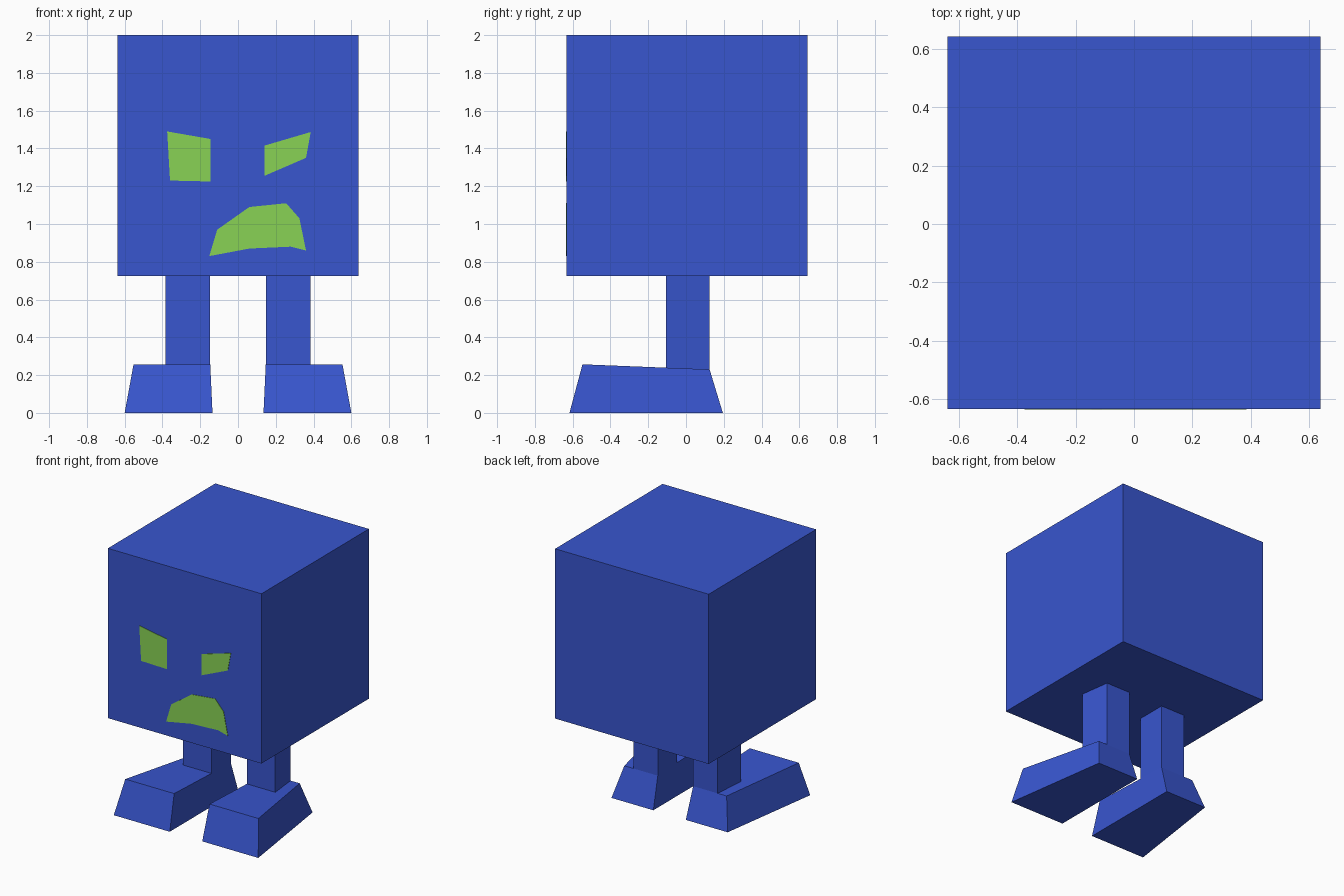
import bpy
import bmesh

if "Cube" in bpy.data.objects:
    bpy.data.objects.remove(bpy.data.objects["Cube"], do_unlink=True)


def material(name, rgb):
    mat = bpy.data.materials.new(name)
    mat.use_nodes = True
    mat.diffuse_color = (*rgb, 1)
    mat.node_tree.nodes["Principled BSDF"].inputs["Base Color"].default_value = (*rgb, 1)
    return mat


blue = material("royal blue", (0.040, 0.092, 0.62))
green = material("lime green", (0.25, 0.65, 0.09))


def loft(name, ring_a, ring_b, mat, mirrored=False):
    """Closed solid between two matching rings of corners."""
    bm = bmesh.new()
    a = [bm.verts.new(p) for p in ring_a]
    b = [bm.verts.new(p) for p in ring_b]
    bm.faces.new(a)
    bm.faces.new(b)
    for i in range(len(a)):
        j = (i + 1) % len(a)
        bm.faces.new((a[i], a[j], b[j], b[i]))
    bmesh.ops.recalc_face_normals(bm, faces=bm.faces)
    mesh = bpy.data.meshes.new(name)
    bm.to_mesh(mesh)
    bm.free()
    mesh.materials.append(mat)
    obj = bpy.data.objects.new(name, mesh)
    bpy.context.collection.objects.link(obj)
    if mirrored:
        obj.modifiers.new("Mirror", 'MIRROR').use_mirror_merge = False
    return obj


def ring(inner, front_x, back_x, front_y, back_y, front_z, back_z):
    """Four corners, with the outer side tapering from front to back."""
    return [(inner, front_y, front_z), (front_x, front_y, front_z),
            (back_x, back_y, back_z), (inner, back_y, back_z)]


# Big cube head
FRONT, BACK, HALF = -0.633, 0.642, 0.638
loft("head",
     ring(-HALF, HALF, HALF, FRONT, BACK, 0.725, 0.725),
     ring(-HALF, HALF, HALF, FRONT, BACK, 2, 2), blue)

# Legs, slightly narrower at the back
loft("legs",
     ring(0.147, 0.383, 0.35, -0.105, 0.125, 0.2, 0.2),
     ring(0.147, 0.383, 0.35, -0.105, 0.125, 0.73, 0.73), blue, True)

# Wedge feet, wider at the toes
loft("feet",
     ring(0.135, 0.6, 0.483, -0.617, 0.195, 0, 0),
     ring(0.147, 0.553, 0.425, -0.548, 0.125, 0.257, 0.23), blue, True)

# Painted face
face_shapes = {
    "right_eye": [(-0.375, 1.49), (-0.145, 1.45), (-0.145, 1.225), (-0.36, 1.23)],
    "left_eye": [(0.14, 1.415), (0.385, 1.487), (0.36, 1.35), (0.14, 1.255)],
    "mouth": [(-0.152, 0.83), (-0.11, 0.97), (0.06, 1.09), (0.255, 1.11),
              (0.325, 1.03), (0.36, 0.86), (0.28, 0.88), (0.06, 0.87)],
}
for name, outline in face_shapes.items():
    loft(name, [(x, FRONT - 0.003, z) for x, z in outline],
         [(x, FRONT + 0.003, z) for x, z in outline], green)
